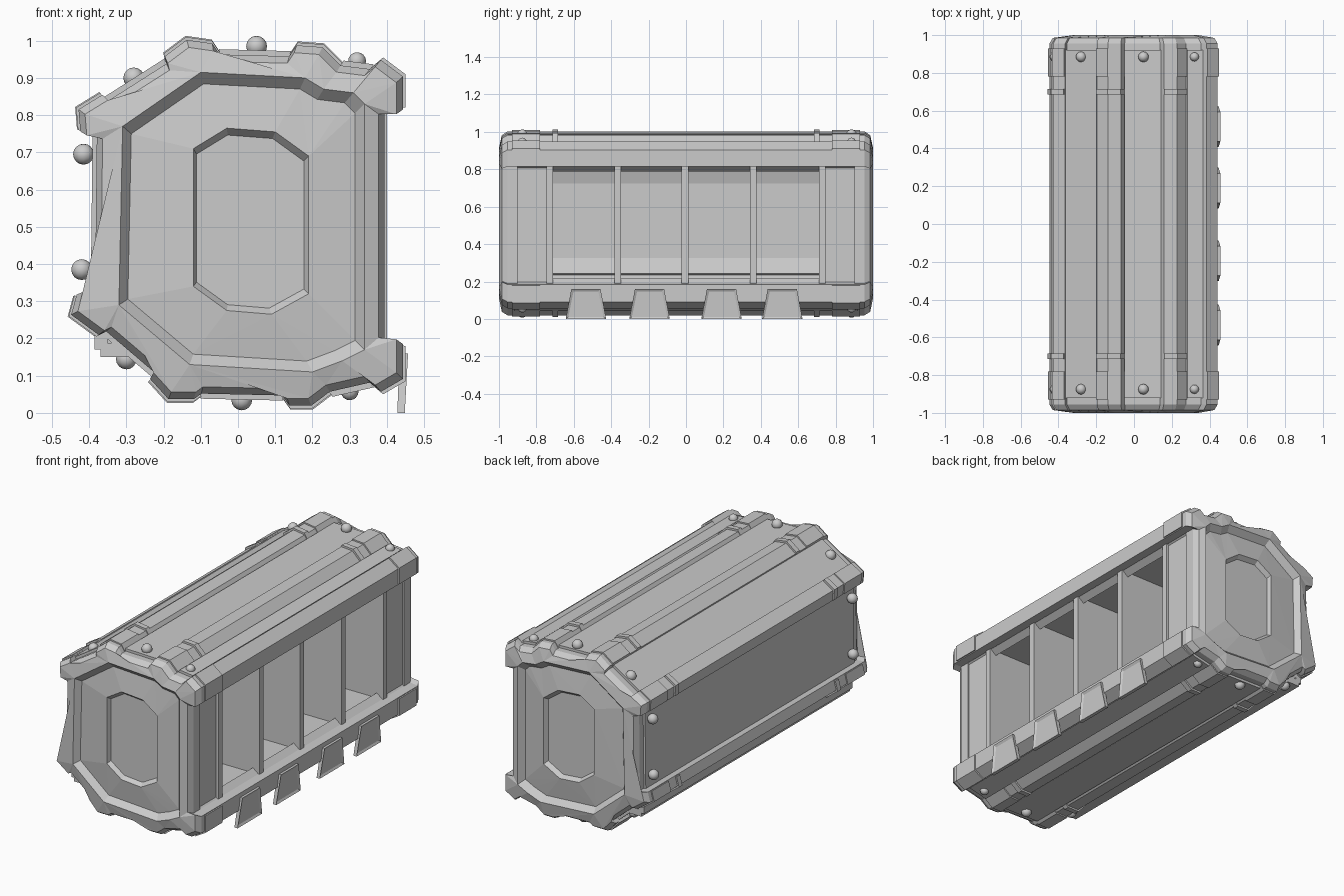
import bpy, bmesh, math
from mathutils import Vector

if "Cube" in bpy.data.objects:
    bpy.data.objects.remove(bpy.data.objects["Cube"])

CX, CZ = 0.0, 0.5          # centre of the cross-section

# Raised corner profiles (x, z), counter-clockwise from the upper right
CORNERS = [
    [(.40, .82), (.45, .82), (.45, .91), (.39, .955), (.36, .93)],
    [(.28, .94), (.23, .99), (.16, .995), (.14, .965)],
    [(-.05, .97), (-.07, 1.0), (-.14, 1.01), (-.20, .965), (-.195, .945)],
    [(-.36, .84), (-.37, .86), (-.435, .82), (-.43, .76), (-.385, .75)],
    [(-.39, .31), (-.44, .315), (-.455, .26), (-.38, .205), (-.36, .215)],
    [(-.225, .10), (-.24, .085), (-.19, .03), (-.12, .03), (-.10, .045)],
    [(.12, .04), (.14, .012), (.20, .012), (.25, .05)],
    [(.36, .075), (.39, .05), (.45, .085), (.45, .18), (.40, .185)],
]
OUTLINE = [p for c in CORNERS for p in c]
RING = [(.34, .83), (.31, .86), (.23, .87), (.18, .90), (-.10, .915), (-.31, .77),
        (-.32, .29), (-.13, .13), (.20, .11), (.28, .14), (.34, .17)]
INNER = [(.19, .69), (.10, .755), (-.03, .765), (-.12, .71),
         (-.12, .34), (-.03, .275), (.09, .265), (.19, .32)]


def scaled(pts, s):
    return [(CX + (x - CX) * s, CZ + (z - CZ) * s) for x, z in pts]


def finish(bm, name):
    bmesh.ops.recalc_face_normals(bm, faces=bm.faces)
    me = bpy.data.meshes.new(name)
    bm.to_mesh(me)
    bm.free()
    ob = bpy.data.objects.new(name, me)
    bpy.context.collection.objects.link(ob)
    return ob


def prism(name, pts, y0, y1):
    bm = bmesh.new()
    a = [bm.verts.new((x, y0, z)) for x, z in pts]
    b = [bm.verts.new((x, y1, z)) for x, z in pts]
    bm.faces.new(a)
    bm.faces.new(b)
    n = len(pts)
    for i in range(n):
        j = (i + 1) % n
        bm.faces.new((a[i], a[j], b[j], b[i]))
    return finish(bm, name)


def box(name, x0, x1, y0, y1, z0, z1):
    return prism(name, [(x0, z0), (x1, z0), (x1, z1), (x0, z1)], y0, y1)


def strip(pts, outer, inner):
    """Closed profile following pts with an inner edge."""
    return scaled(pts, outer) + scaled([pts[-1], pts[0]], inner)


def angle(loop, i):
    v = loop[i % len(loop)].co
    return math.atan2(v.z - CZ, v.x - CX) % math.tau + math.tau * (i // len(loop))


def join_loops(bm, a, b):
    """Fill between two loops, pairing points by angle."""
    n, m = len(a), len(b)
    if n == m:
        for i in range(n):
            bm.faces.new((a[i], a[(i + 1) % n], b[(i + 1) % n], b[i]))
        return
    i = j = 0
    while i < n or j < m:
        if j == m or (i < n and angle(a, i + 1) <= angle(b, j + 1)):
            bm.faces.new((a[i % n], a[(i + 1) % n], b[j % m]))
            i += 1
        else:
            bm.faces.new((a[i % n], b[(j + 1) % m], b[j % m]))
            j += 1


# End caps: chamfered rim, sunken ring, sunken centre
for side, label in ((-1, "front"), (1, "back")):
    bm = bmesh.new()
    sections = [(scaled(OUTLINE, .985), .90), (scaled(OUTLINE, .985), .955),
                (scaled(OUTLINE, .945), .985), (RING, 1.0), (scaled(RING, .925), .968),
                (INNER, .985), (scaled(INNER, .93), .962)]
    loops = [[bm.verts.new((x, side * y, z)) for x, z in pts] for pts, y in sections]
    for a, b in zip(loops, loops[1:]):
        join_loops(bm, a, b)
    bm.faces.new(loops[-1])
    bm.faces.new(loops[0])
    finish(bm, label + "_end_cap")

# Long corner beams, corner blocks at both ends, thin straps
for i, c in enumerate(CORNERS):
    prism("corner_beam", strip(c, .985, .90), -.92, .92)
    for s in (-1, 1):
        prism("corner_block", strip(c, 1.0, .92), s * .78, s * .93)
        if 0 < i < 7:
            prism("beam_strap", strip(c, 1.006, .93), s * .685, s * .715)

# Shell panels between beams (right side stays open)
for c, d in zip(CORNERS, CORNERS[1:]):
    prism("shell_panel", strip([c[-1], d[0]], 1.015, .93), -.92, .92)

# Compartment lining
box("compartment_floor", -.37, .395, -.92, .92, .15, .188)
box("compartment_ceiling", -.37, .395, -.92, .92, .815, .85)
box("compartment_back", -.385, -.35, -.92, .92, .17, .83)
for y in (-.365, -.005, .36):
    box("divider", -.36, .40, y - .018, y + .018, .17, .83)
for s in (-1, 1):
    box("end_post", -.36, .40, s * .71, s * .745, .17, .83)
    box("end_plate", .30, .385, s * .73, s * .92, .17, .83)

# Trapezoid tabs hanging from the lower right beam
for y in (-.535, -.195, .19, .515):
    bm = bmesh.new()
    rows = [(.0, .108, .428, .448), (.16, .078, .434, .457)]
    v = {}
    for r, (z, w, xa, xb) in enumerate(rows):
        for k, (x, dy) in enumerate(((xa, -w), (xb, -w), (xb, w), (xa, w))):
            v[r, k] = bm.verts.new((x, y + dy, z))
    for r in (0, 1):
        bm.faces.new([v[r, k] for k in range(4)])
    for k in range(4):
        q = (k + 1) % 4
        f = bm.faces.new((v[0, k], v[0, q], v[1, q], v[1, k]))
        if k == 1:
            outer = f
    bmesh.ops.recalc_face_normals(bm, faces=bm.faces)
    bmesh.ops.inset_individual(bm, faces=[outer], thickness=.018)
    bmesh.ops.translate(bm, verts=outer.verts, vec=Vector((-.007, 0, 0)))
    finish(bm, "hanging_tab")

# Rivets near both ends of the panels
for x, z, r in ((.05, .985, .028), (-.28, .90, .028), (.32, .945, .024),
                (-.415, .695, .028), (-.42, .385, .028),
                (-.30, .145, .028), (.01, .035, .028), (.30, .058, .024)):
    for y in (-.875, .885):
        bpy.ops.mesh.primitive_uv_sphere_add(segments=12, ring_count=8, radius=r,
                                             location=(x, y if x * z else 0, z))
        bpy.context.object.name = "rivet"
        bpy.ops.object.shade_smooth_by_angle()

# Left side rivets sit between the corner blocks, like the others
